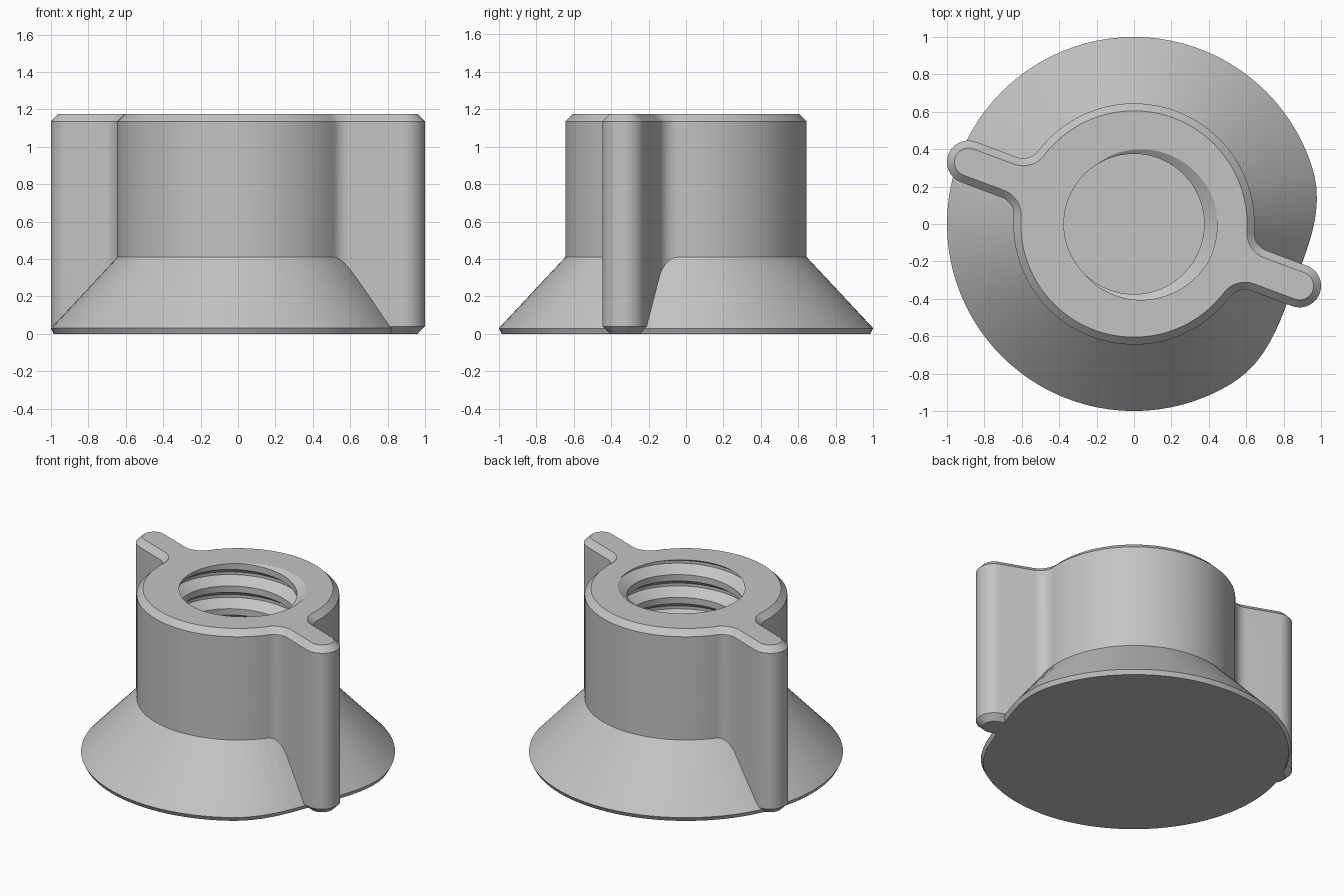
import bpy, bmesh
from math import sin, cos, pi, radians, sqrt, atan2

if "Cube" in bpy.data.objects:
    bpy.data.objects.remove(bpy.data.objects["Cube"], do_unlink=True)

TOP, CHAMFER = 1.175, 0.04
BODY_R, WING_W, FILLET, TIP = 0.645, 0.115, 0.1, 0.945
WING_ANGLE = radians(-20.5)
BORE_R, ROOT_R, PITCH, FLOOR = 0.375, 0.445, 0.16, 0.2
SEGS = 96

grey = bpy.data.materials.new("plain grey")
grey.use_nodes = True
grey.diffuse_color = (0.55, 0.55, 0.55, 1)
grey.node_tree.nodes["Principled BSDF"].inputs["Base Color"].default_value = grey.diffuse_color


def loft(name, rings, closed=True):
    """Skin equal-length rings of points into a capped solid."""
    bm = bmesh.new()
    loops = [[bm.verts.new(p) for p in ring] for ring in rings]
    for low, high in zip(loops, loops[1:]):
        for i in range(len(low)):
            j = (i + 1) % len(low)
            bm.faces.new((low[i], low[j], high[j], high[i]))
    bm.faces.new(loops[0][::-1])
    bm.faces.new(loops[-1])
    bmesh.ops.recalc_face_normals(bm, faces=bm.faces)
    mesh = bpy.data.meshes.new(name)
    bm.to_mesh(mesh)
    bm.free()
    mesh.materials.append(grey)
    obj = bpy.data.objects.new(name, mesh)
    bpy.context.collection.objects.link(obj)
    return obj


def arc(cx, cy, r, start, end, n):
    return [(cx + r * cos(start + (end - start) * i / n),
             cy + r * sin(start + (end - start) * i / n)) for i in range(n + 1)]


def knob_ring(inset, z):
    """Round body with two filleted wings, offset inwards by inset."""
    reach = WING_W + FILLET
    fx = sqrt((BODY_R + FILLET) ** 2 - reach ** 2)
    tangent = atan2(reach, fx)
    f, w = FILLET + inset, WING_W - inset
    half = arc(fx, -reach, f, pi - tangent, pi / 2, 10)
    half += arc(TIP, 0, w, -pi / 2, pi / 2, 20)
    half += arc(fx, reach, f, -pi / 2, -pi + tangent, 10)
    half += arc(0, 0, BODY_R - inset, tangent, pi - tangent, 48)[1:-1]
    outline = half + [(-x, -y) for x, y in half]
    c, s = cos(WING_ANGLE), sin(WING_ANGLE)
    return [(x * c - y * s, x * s + y * c, z) for x, y in outline]


def circle(r, z, dent=0.0):
    """Ring that can be pulled in beside the left wing."""
    pts = []
    for i in range(SEGS):
        a = 2 * pi * i / SEGS
        d = abs((a - WING_ANGLE + pi) % (2 * pi) - pi) / radians(38)
        k = r - dent * cos(d * pi / 2) ** 2 if d < 1 else r
        pts.append((k * cos(a), k * sin(a), z))
    return pts


# Winged body with chamfered ends
body = loft("winged_knob", [knob_ring(CHAMFER, 0), knob_ring(0, CHAMFER),
                            knob_ring(0, TOP - CHAMFER), knob_ring(CHAMFER, TOP)])

# Flared skirt, running on a little way inside the body
skirt = loft("flared_skirt", [circle(0.985, 0, 0.085), circle(1.0, 0.03, 0.085),
                              circle(BODY_R, 0.41), circle(0.6, 0.458)])

# Blind bore
bore = loft("bore_cutter", [circle(BORE_R, FLOOR), circle(BORE_R, TOP + 0.2)])

# Helical thread groove that runs out through the top
section = [(BORE_R - 0.015, -0.068), (ROOT_R, -0.01), (ROOT_R, 0.01), (BORE_R - 0.015, 0.068)]
turns = []
for i in range(-5 * SEGS, SEGS + 1):
    a = 2 * pi * i / SEGS
    z = TOP + PITCH * (a + radians(5)) / (2 * pi)
    turns.append([(r * cos(a), r * sin(a), z + h) for r, h in section])
groove = loft("thread_cutter", turns)

# Combine the parts
bpy.context.view_layer.objects.active = body
for part, operation in ((skirt, 'UNION'), (bore, 'DIFFERENCE'), (groove, 'DIFFERENCE')):
    part.hide_render = True
    mod = body.modifiers.new(part.name, 'BOOLEAN')
    mod.operation, mod.solver, mod.object = operation, 'EXACT', part
    bpy.ops.object.modifier_apply(modifier=mod.name)
    bpy.data.objects.remove(part, do_unlink=True)

bpy.ops.object.select_all(action='DESELECT')
body.select_set(True)
bpy.ops.object.shade_smooth_by_angle(angle=radians(25))
